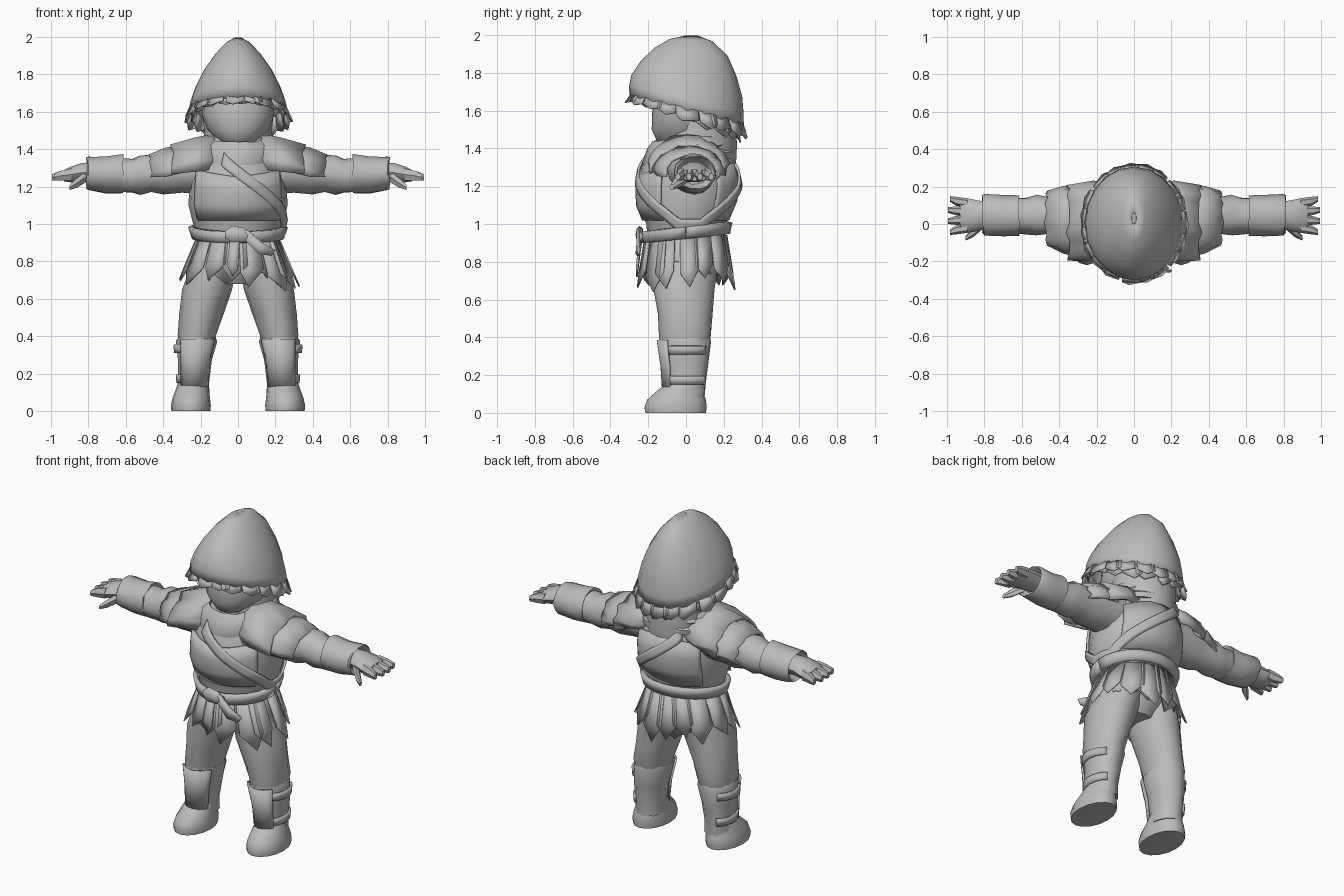
import bpy, bmesh, random
from math import sin, cos, radians, pi
from mathutils import Vector

random.seed(4)
if "Cube" in bpy.data.objects:
    bpy.data.objects.remove(bpy.data.objects["Cube"])

grey = bpy.data.materials.new("plain grey")
grey.use_nodes = True
grey.diffuse_color = (0.5, 0.5, 0.5, 1)
grey.node_tree.nodes["Principled BSDF"].inputs["Base Color"].default_value = grey.diffuse_color
parts = []


def make(name, verts, faces, mirror=False, thick=0):
    mesh = bpy.data.meshes.new(name)
    mesh.from_pydata([tuple(v) for v in verts], [], faces)
    bm = bmesh.new()
    bm.from_mesh(mesh)
    bmesh.ops.recalc_face_normals(bm, faces=bm.faces)
    bm.to_mesh(mesh)
    bm.free()
    mesh.materials.append(grey)
    ob = bpy.data.objects.new(name, mesh)
    bpy.context.scene.collection.objects.link(ob)
    if thick:
        shell = ob.modifiers.new("thickness", 'SOLIDIFY')
        shell.thickness, shell.offset = thick, 0
    if mirror:
        ob.modifiers.new("mirror", 'MIRROR')
    parts.append(ob)
    return ob


def loft(name, rings, axis='z', n=16, arc=None, cap=True, edit=None, mirror=False, thick=0):
    """Skin over ellipses (centre x, y, z, two radii) stacked along an axis."""
    verts, faces = [], []
    start, end = arc or (0, 360)
    count = n + 1 if arc else n
    for i, (x, y, z, ru, rv) in enumerate(rings):
        for j in range(count):
            a = radians(start + (end - start) * j / n)
            u, v = ru * cos(a), rv * sin(a)
            co = Vector((x + u, y + v, z)) if axis == 'z' else Vector((x, y + u, z + v))
            verts.append(edit(co, i, j) if edit else co)
    for i in range(len(rings) - 1):
        for j in range(n):
            k = (j + 1) % count
            a, b = i * count, (i + 1) * count
            faces.append((a + j, a + k, b + k, b + j))
    if cap and not arc:
        faces.append(tuple(range(count)))
        faces.append(tuple(range(len(verts) - count, len(verts))))
    return make(name, verts, faces, mirror, thick)


def fringe(name, count, top, tip, thick=0.008):
    """Ragged pointed flaps hanging between two curves of the angle."""
    verts, faces = [], []
    step = 2 * pi / count
    for i in range(count):
        a = i * step + random.uniform(-.2, .2) * step
        w = step * random.uniform(.5, .65)
        lean = random.uniform(-.4, .4) * w
        drop = random.uniform(.8, 1.1)
        b = len(verts)
        for da, t in ((-w, 0), (w, 0), (w, .65), (lean, 1), (-w * .9, .72)):
            verts.append(top(a + da).lerp(tip(a + da), t * drop))
        faces.append(tuple(range(b, b + 5)))
    return make(name, verts, faces, thick=thick)


def rumple(size):
    def edit(co, i, j):
        return co + Vector([random.uniform(-size, size) for _ in range(3)])
    return edit


# Torso profile: height, half width, front, back
BODY = [(.88, .2, -.2, .19), (1, .24, -.21, .21), (1.1, .265, -.25, .26),
        (1.2, .26, -.255, .28), (1.3, .25, -.235, .26), (1.43, .17, -.17, .2)]


def on_body(a, z, off=0):
    for lo, hi in zip(BODY, BODY[1:]):
        if z <= hi[0] or hi is BODY[-1]:
            break
    t = max(0, min(1, (z - lo[0]) / (hi[0] - lo[0])))
    rx, front, back = (p + (q - p) * t for p, q in zip(lo[1:], hi[1:]))
    cy, ry = (front + back) / 2, (back - front) / 2
    return Vector(((rx + off) * cos(a), cy + (ry + off) * sin(a), z))


def wrap(name, start, end, low, high, off, thick, rows=3, n=24):
    """Cloth or leather laid over the torso between two heights."""
    verts, faces = [], []
    for j in range(n + 1):
        d = start + (end - start) * j / n
        for r in range(rows + 1):
            z = low(d) + (high(d) - low(d)) * r / rows
            verts.append(on_body(radians(d), z, off))
    for j in range(n):
        for r in range(rows):
            a = j * (rows + 1) + r
            faces.append((a, a + 1, a + rows + 2, a + rows + 1))
    return make(name, verts, faces, thick=thick)


# Tunic body, vest panels, strap and belt
loft("torso", [(0, (f + b) / 2, z, rx, (b - f) / 2) for z, rx, f, b in BODY], n=20)
wrap("chest_panel", 212, 328, lambda d: 1.02,
     lambda d: 1.25 + .04 * abs(d - 270) / 58, .008, .014)
wrap("back_panel", 35, 145, lambda d: 1.02, lambda d: 1.34 - .05 * abs(d - 90) / 55, .003, .01)


def strap_height(d):
    return .99 + .37 * max(0, abs(d - 365) - 14) / 105


wrap("shoulder_strap", 250, 482, lambda d: strap_height(d) - .035,
     lambda d: strap_height(d) + .035, .014, .014, n=36)
wrap("belt", 0, 360, lambda d: .925 + .025 * sin(radians(d)),
     lambda d: .985 + .025 * sin(radians(d)), .02, .025, rows=2)
loft("belt_knot", [(-.07, -.24, .945, .01, .02), (-.03, -.245, .945, .022, .045),
                   (.03, -.245, .94, .022, .04), (.07, -.24, .935, .01, .02)], 'x', 8)
make("sash_tail", [(0, -.245, .95), (.05, -.255, .97), (.13, -.255, .9), (.2, -.25, .86),
                   (.18, -.25, .83), (.11, -.26, .84)], [(0, 1, 2, 5), (2, 3, 4, 5)], thick=.015)
make("sash_end", [(-.04, -.235, .93), (.01, -.245, .93), (0, -.26, .76), (-.03, -.26, .72),
                  (-.06, -.255, .78)], [(0, 1, 2, 3, 4)], thick=.012)


# Pleated skirt with torn hem
def pleat(co, i, j):
    s = 1 + .04 * i * (-1) ** j
    drop = random.uniform(0, .08) * (j % 2) if i == 2 else 0
    return Vector((co.x * s, co.y * s, co.z - drop))


loft("underskirt", [(0, 0, .95, .2, .2), (0, 0, .85, .225, .21), (0, 0, .74, .255, .22)],
     n=24, cap=False, edit=pleat, thick=.01)
fringe("skirt_flaps", 15, lambda a: Vector((.215 * cos(a), .215 * sin(a), .94)),
       lambda a: Vector((.33 * cos(a), .26 * sin(a), .665)))
loft("hips", [(0, 0, .93, .19, .18), (0, 0, .78, .21, .17), (0, 0, .68, .1, .1)])

# Legs, boots and shin guards
loft("trouser_leg", [(.22, -.005, .34, .09, .12), (.22, -.005, .41, .105, .14),
                     (.195, -.005, .52, .115, .145), (.165, -.01, .65, .135, .16),
                     (.125, 0, .8, .12, .17)], edit=rumple(.005), mirror=True)
loft("boot_shaft", [(.237, 0, .08, .085, .1), (.238, -.005, .16, .084, .11),
                    (.23, 0, .27, .092, .12), (.222, -.005, .375, .108, .138),
                    (.22, -.005, .395, .103, .134), (.22, -.005, .38, .08, .1)],
     edit=rumple(.004), mirror=True)
loft("boot_foot", [(.252, -.055, 0, .104, .16), (.252, -.055, .03, .107, .165),
                   (.25, -.05, .07, .1, .155), (.245, -.035, .11, .09, .125),
                   (.238, 0, .16, .08, .1)], mirror=True)
loft("shin_guard", [(.238, 0, .13, .086, .122), (.233, 0, .25, .092, .13),
                    (.222, 0, .385, .112, .15)], n=8, arc=(212, 318), mirror=True, thick=.012)
for k, z in enumerate((.15, .31)):
    grow = .08 * (z - .15)
    loft("boot_strap_%d" % k, [(.235, 0, z, .088 + grow, .115), (.235, 0, z + .045, .092 + grow, .119)],
         n=10, arc=(-50, 60), mirror=True, thick=.012)

# Sleeves, cuffs, hands
loft("sleeve", [(.16, .03, 1.29, .13, .13), (.3, .03, 1.285, .125, .12), (.4, .04, 1.275, .115, .115),
                (.46, .045, 1.27, .102, .1), (.52, .045, 1.265, .108, .105),
                (.57, .045, 1.255, .098, .09), (.64, .045, 1.26, .095, .092)],
     'x', edit=rumple(.005), mirror=True)
loft("cuff", [(.63, .045, 1.265, .08, .08), (.615, .045, 1.27, .108, .105), (.7, .045, 1.262, .108, .1),
              (.8, .05, 1.27, .112, .092), (.81, .05, 1.27, .1, .085), (.77, .05, 1.27, .07, .06)],
     'x', 14, edit=rumple(.004), mirror=True)
loft("palm", [(.74, .05, 1.275, .065, .055), (.83, .045, 1.275, .08, .055), (.89, .045, 1.265, .092, .045),
              (.93, .045, 1.258, .09, .032)], 'x', 10, mirror=True)
for k in range(4):
    s = k - 1.5
    y, reach = .045 + .045 * s, 1 - .012 * abs(s)
    loft("finger_%d" % k, [(.89, y, 1.265, .025, .036), (.95, y + .006 * s, 1.257, .024, .03),
                           (reach, y + .014 * s, 1.25, .015, .019)], 'x', 6, mirror=True)
loft("thumb", [(.81, 0, 1.255, .028, .035), (.86, -.045, 1.22, .026, .03),
               (.9, -.075, 1.195, .013, .015)], 'x', 6, mirror=True)

# Layered shoulder guards, sloping outwards
loft("upper_shoulder_guard", [(.12, .01, 1.32, .18, .15), (.22, .01, 1.31, .205, .145),
                              (.35, .01, 1.28, .195, .135)],
     'x', 12, arc=(-8, 188), edit=rumple(.012), mirror=True, thick=.016)
loft("lower_shoulder_guard", [(.28, .01, 1.28, .185, .13), (.38, .02, 1.27, .17, .125),
                              (.465, .03, 1.255, .14, .112)],
     'x', 12, arc=(-5, 185), edit=rumple(.01), mirror=True, thick=.014)


# Draped neck scarf hanging to a point on the chest
def drape(co, i, j):
    front = max(0, -co.y) * 4
    fold = Vector((0, -.012 * front, .09 * co.y - .022 * i * front))
    return co + fold + rumple(.006)(co, i, j) - co


loft("scarf", [(0, .02, 1.4, .14, .16), (0, .02, 1.465, .17, .185), (0, .02, 1.45, .205, .215),
               (0, .015, 1.4, .23, .235), (0, .012, 1.385, .215, .225), (0, .01, 1.36, .25, .25),
               (0, .01, 1.33, .25, .25), (0, .01, 1.32, .2, .2)], n=24, edit=drape)
loft("hood_neck", [(0, .06, 1.32, .18, .205), (0, .07, 1.42, .19, .2), (0, .08, 1.5, .18, .185),
                   (0, .08, 1.66, .2, .18)], n=16)

# Masked face
loft("face", [(0, -.01, 1.4, .06, .09), (0, -.015, 1.44, .11, .14), (0, -.01, 1.5, .165, .175),
              (0, 0, 1.58, .195, .18), (0, .01, 1.7, .19, .17), (0, .02, 1.8, .1, .1)],
     n=18, edit=rumple(.004))


# Pointed hood with slanted ragged hem
def slant(co, i, j):
    return co - Vector((0, 0, min(1, i / 5) * .25 * co.y))


def hem(a, grow=0, drop=0):
    y = .003 + (.295 + grow) * sin(a)
    return Vector(((.26 + grow) * cos(a), y, 1.615 - .25 * y - drop))


loft("hood", [(0, .03, 1.992, .012, .03), (0, .025, 1.97, .055, .11), (0, .025, 1.91, .115, .19),
              (0, .012, 1.82, .178, .25), (0, .004, 1.73, .222, .288), (0, .002, 1.66, .247, .297),
              (0, .003, 1.6, .26, .297)], n=20, edit=slant, cap=False, thick=.012)
loft("hood_tip", [(0, .03, 1.985, .02, .04), (0, .03, 1.996, .012, .03)], n=10)
fringe("hood_fringe", 19, lambda a: hem(a), lambda a: hem(a, .03, .07 + .02 * sin(a)))
fringe("hood_lining_fringe", 17, lambda a: hem(a, -.02), lambda a: hem(a, -.01, .075 + .03 * sin(a)))

# Soft shading with crisp creases
bpy.ops.object.select_all(action='DESELECT')
for ob in parts:
    ob.select_set(True)
bpy.context.view_layer.objects.active = parts[0]
bpy.ops.object.shade_smooth_by_angle(angle=radians(40))
